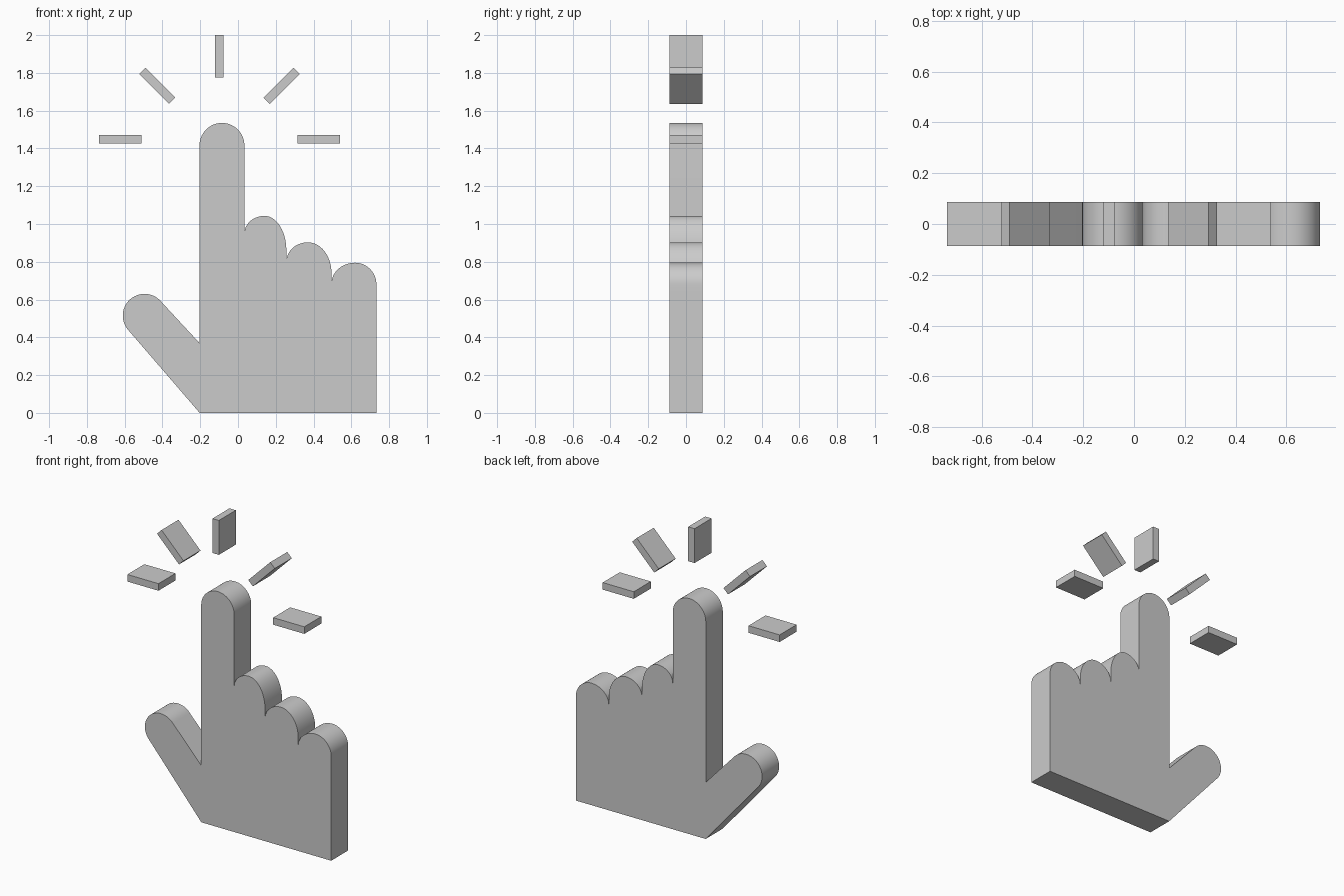
import bpy
import bmesh
from math import cos, sin, radians, pi

if "Cube" in bpy.data.objects:
    bpy.data.objects.remove(bpy.data.objects["Cube"], do_unlink=True)

DEPTH = 0.175

# One plain grey for everything
grey = bpy.data.materials.new("light grey")
grey.use_nodes = True
colour = (0.6, 0.6, 0.6, 1)
grey.diffuse_color = colour
grey.node_tree.nodes["Principled BSDF"].inputs["Base Color"].default_value = colour


def arc(cx, cz, rx, rz, start, end, steps=14):
    """Points along an elliptical arc, angles in degrees."""
    angles = [radians(start + (end - start) * i / steps) for i in range(steps + 1)]
    return [(cx + rx * cos(a), cz + rz * sin(a)) for a in angles]


def knuckle(left, top, right):
    """Rounded folded finger, traced from its right notch over the top to its left notch."""
    x, z = top
    shoulder = right[1] + 0.25 * (z - right[1])
    return ([right] + arc(x, shoulder, right[0] - x, z - shoulder, 0, 90)
            + arc(x, left[1], x - left[0], z - left[1], 90, 180)[1:])


def extrude_profile(name, points):
    """Solid slab from an outline in the xz plane, centred on y = 0."""
    bm = bmesh.new()
    face = bm.faces.new([bm.verts.new((x, -DEPTH / 2, z)) for x, z in points])
    back = bmesh.ops.extrude_face_region(bm, geom=[face], use_keep_orig=True)
    verts = [g for g in back["geom"] if isinstance(g, bmesh.types.BMVert)]
    bmesh.ops.translate(bm, verts=verts, vec=(0, DEPTH, 0))
    bmesh.ops.remove_doubles(bm, verts=bm.verts, dist=0.0005)
    bmesh.ops.recalc_face_normals(bm, faces=bm.faces)
    mesh = bpy.data.meshes.new(name)
    bm.to_mesh(mesh)
    bm.free()
    mesh.materials.append(grey)
    obj = bpy.data.objects.new(name, mesh)
    bpy.context.collection.objects.link(obj)
    return obj


# Pointing hand: palm, three folded fingers, raised index finger and thumb
outline = [(-0.203, 0), (0.733, 0)]
outline += knuckle((0.495, 0.685), (0.62, 0.795), (0.733, 0.64))
outline += knuckle((0.256, 0.80), (0.37, 0.903), (0.495, 0.685))
outline += knuckle((0.034, 0.95), (0.14, 1.043), (0.256, 0.80))
outline += arc(-0.085, 1.415, 0.119, 0.12, 0, 180, 28)
outline += [(-0.204, 0.37)]
outline += arc(-0.495, 0.515, 0.115, 0.115, 41, 221, 28)
hand = extrude_profile("pointing_hand", outline)

bpy.ops.object.select_all(action="DESELECT")
hand.select_set(True)
bpy.context.view_layer.objects.active = hand
bpy.ops.object.shade_smooth_by_angle(angle=radians(30))

# Click rays fanned around the fingertip
rays = [("left_ray", 0.427, 1.449, 0), ("upper_left_ray", 0.231, 1.732, 45),
        ("top_ray", -0.1, 1.888, 90),
        ("upper_right_ray", -0.427, 1.732, 135), ("right_ray", -0.624, 1.449, 180)]
for name, x, z, angle in rays:
    a = radians(angle)
    corners = [(-0.112, -0.023), (0.112, -0.023), (0.112, 0.023), (-0.112, 0.023)]
    extrude_profile(name, [(x + u * cos(a) - v * sin(a), z + u * sin(a) + v * cos(a))
                           for u, v in corners])
